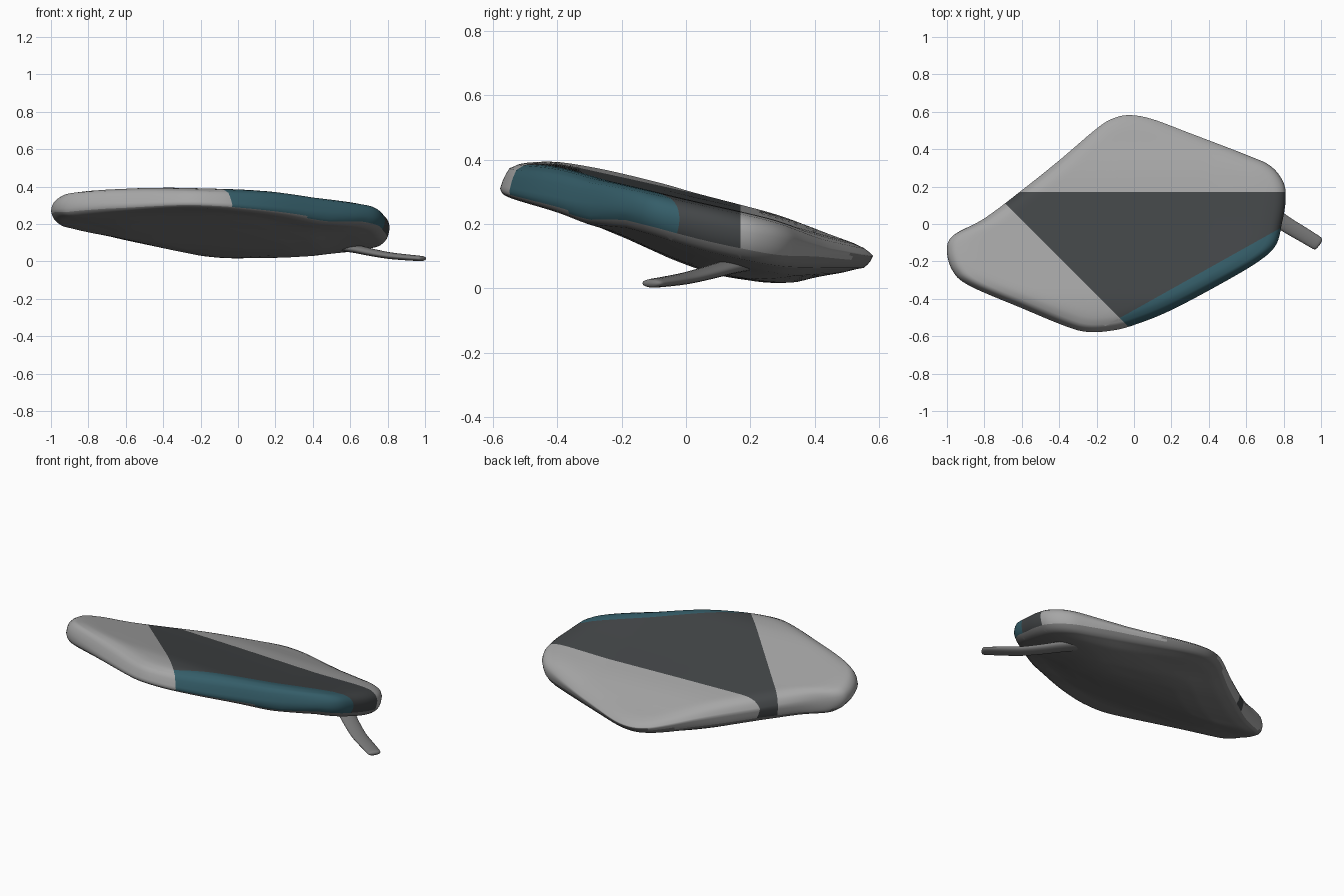
import bpy, bmesh, math
from mathutils import Vector

if "Cube" in bpy.data.objects:
    bpy.data.objects.remove(bpy.data.objects["Cube"])


def material(name, color):
    m = bpy.data.materials.new(name)
    m.diffuse_color = (*color, 1)
    m.use_nodes = True
    m.node_tree.nodes["Principled BSDF"].inputs["Base Color"].default_value = m.diffuse_color
    return m


def clamp(v):
    return min(max(v, 0), 1)


def linear(table, u):
    """Piecewise linear lookup in an ascending (key, value) table."""
    if u <= table[0][0]:
        return table[0][1]
    for (a, p), (b, q) in zip(table, table[1:]):
        if u <= b:
            return p + (q - p) * (u - a) / (b - a)
    return table[-1][1]


def smooth(table, v):
    return sum(linear(table, v + k * .02) for k in range(-3, 4)) / 7


def catmull(points, steps, closed):
    """Smooth path through the points."""
    pts = [Vector(p) for p in points]
    n = len(pts)
    get = lambda i: pts[i % n] if closed else pts[min(max(i, 0), n - 1)]
    out = []
    for i in range(n if closed else n - 1):
        a, b, c, d = (get(i + k) for k in (-1, 0, 1, 2))
        for k in range(steps):
            t = k / steps
            out.append(0.5 * (2 * b + (c - a) * t + (2 * a - 5 * b + 4 * c - d) * t * t
                              + (3 * b - a - 3 * c + d) * t ** 3))
    if not closed:
        out.append(pts[-1])
    return out


def loft(name, rings, mats, cuts=()):
    """Skin a list of equal rings, cap both ends, split along colour lines."""
    bm = bmesh.new()
    rows = [[bm.verts.new(p) for p in r] for r in rings]
    for r, s in zip(rows, rows[1:]):
        for i in range(len(r)):
            j = (i + 1) % len(r)
            bm.faces.new((r[i], r[j], s[j], s[i]))
    for row in (rows[0], rows[-1]):
        center = bm.verts.new(sum((v.co for v in row), Vector()) / len(row))
        for i in range(len(row)):
            bm.faces.new((row[i], row[(i + 1) % len(row)], center))
    for co, no in cuts:
        bmesh.ops.bisect_plane(bm, geom=bm.verts[:] + bm.edges[:] + bm.faces[:],
                               dist=1e-5, plane_co=co, plane_no=no)
    bmesh.ops.recalc_face_normals(bm, faces=bm.faces)
    for f in bm.faces:
        f.smooth = True
    me = bpy.data.meshes.new(name)
    bm.to_mesh(me)
    bm.free()
    for m in mats:
        me.materials.append(m)
    ob = bpy.data.objects.new(name, me)
    bpy.context.collection.objects.link(ob)
    return ob


light = material("light_grey", (0.38, 0.38, 0.38))
dark = material("dark_grey", (0.055, 0.06, 0.063))
teal = material("teal", (0.035, 0.11, 0.14))
under = material("underside_grey", (0.19, 0.19, 0.19))

# Slab: rounded rhombic outline, tilted, with a shallow top and a deeper belly
outline = catmull([
    (-1, -.14), (-.965, -.06), (-.8, .03), (-.6, .18), (-.4, .34), (-.2, .51), (-.11, .565),
    (-.02, .582), (.1, .56), (.3, .485), (.6, .37), (.73, .31), (.8, .22), (.81, .12),
    (.79, 0), (.76, -.11), (.68, -.19), (.5, -.3), (.2, -.46), (0, -.54), (-.12, -.57),
    (-.25, -.577), (-.37, -.545), (-.6, -.45), (-.88, -.33), (-.97, -.25)], 7, True)
pivot = Vector((-.08, 0))
top_height = [(-.58, .06), (-.5, .075), (-.4, .088), (-.2, .077), (0, .066), (.2, .06),
              (.3, .056), (.42, .034), (.58, .024)]
belly_depth = [(-.58, .04), (-.4, .058), (-.2, .1), (0, .145), (.1, .158), (.3, .162), (.42, .13), (.58, .075)]
top_edge = [(0, 1), (.85, .97), (.9, .9), (.95, .7), (.98, .4), (1, 0)]
belly_edge = [(0, 1), (.4, .98), (.6, .9), (.85, .68), (.95, .5), (.98, .3), (1, 0)]
scales = [.03 + .87 * i / 26 for i in range(27)] + [.93, .95, .97, .985, .994]


def ring(s, side):
    pts = []
    for p in outline:
        x, y = pivot + (p - pivot) * s
        blunt = clamp((abs(x + .1) - .5) / .35)             # left and right ends are blunter
        front = clamp((-y - .1) / .2)                       # so are the two front sides
        z = .221 - .0264 * x - .1945 * y + (.012 * blunt if x > 0 else 0)
        z -= .008 * clamp((abs(y) - .4) / .17)
        drop = .02 * front * clamp((s - .8) / .2)           # rim sits lower along the front
        if side > 0:
            z += smooth(top_height, y) * linear(top_edge, s) ** (1 - .5 * blunt)
            z -= drop * clamp((s - .95) / .05)
        elif side < 0:
            power = 1 - .65 * max(.6 * blunt, front)
            z -= smooth(belly_depth, y) * (1 - .15 * blunt) * linear(belly_edge, s) ** power
            z -= drop * .6
        else:
            z -= drop
        pts.append(Vector((x, y, z)))
    return pts


rings = [ring(s, 1) for s in scales] + [ring(1, 0)] + [ring(s, -1) for s in reversed(scales)]
slab = loft("slab_body", rings, [light, dark, teal, under],
            [((0, .17, 0), (0, 1, 0)), ((-.58, 0, 0), (1, 1, 0)), ((0, -.46, 0), (-.56, 1, 0))])

# Colour zones: pale ends, dark middle band, teal front-right rim
for f in slab.data.polygons:
    x, y, _ = f.center
    if f.normal.z < -.4:
        f.material_index = 3
    elif y > .17 or x + y < -.58:
        f.material_index = 0
    else:
        f.material_index = 2 if y < -.46 + .56 * x else 1

# Leg: flattened tapering bar running from the belly to the ground
path = catmull([(.40, .29, .085), (.52, .22, .082), (.63, .135, .066), (.72, .065, .047),
                (.81, .0, .031), (.91, -.06, .021), (.975, -.1, .016), (.993, -.112, .015)], 4, False)
leg_rings = []
for i, p in enumerate(path):
    t = i / (len(path) - 1)
    d = path[min(i + 1, len(path) - 1)] - path[max(i - 1, 0)]
    side = Vector((-d.y, d.x, 0)).normalized()
    up = d.normalized().cross(side)
    tip = 1 if t < .86 else math.sqrt(max(.03, 1 - ((t - .86) / .14) ** 2))
    w, h = (.05 - .014 * t) * tip, (.026 - .014 * t) * tip
    leg_rings.append([p + side * w * math.cos(a) + up * h * math.sin(a)
                      for a in (2 * math.pi * k / 16 for k in range(16))])
loft("support_leg", leg_rings, [under])
